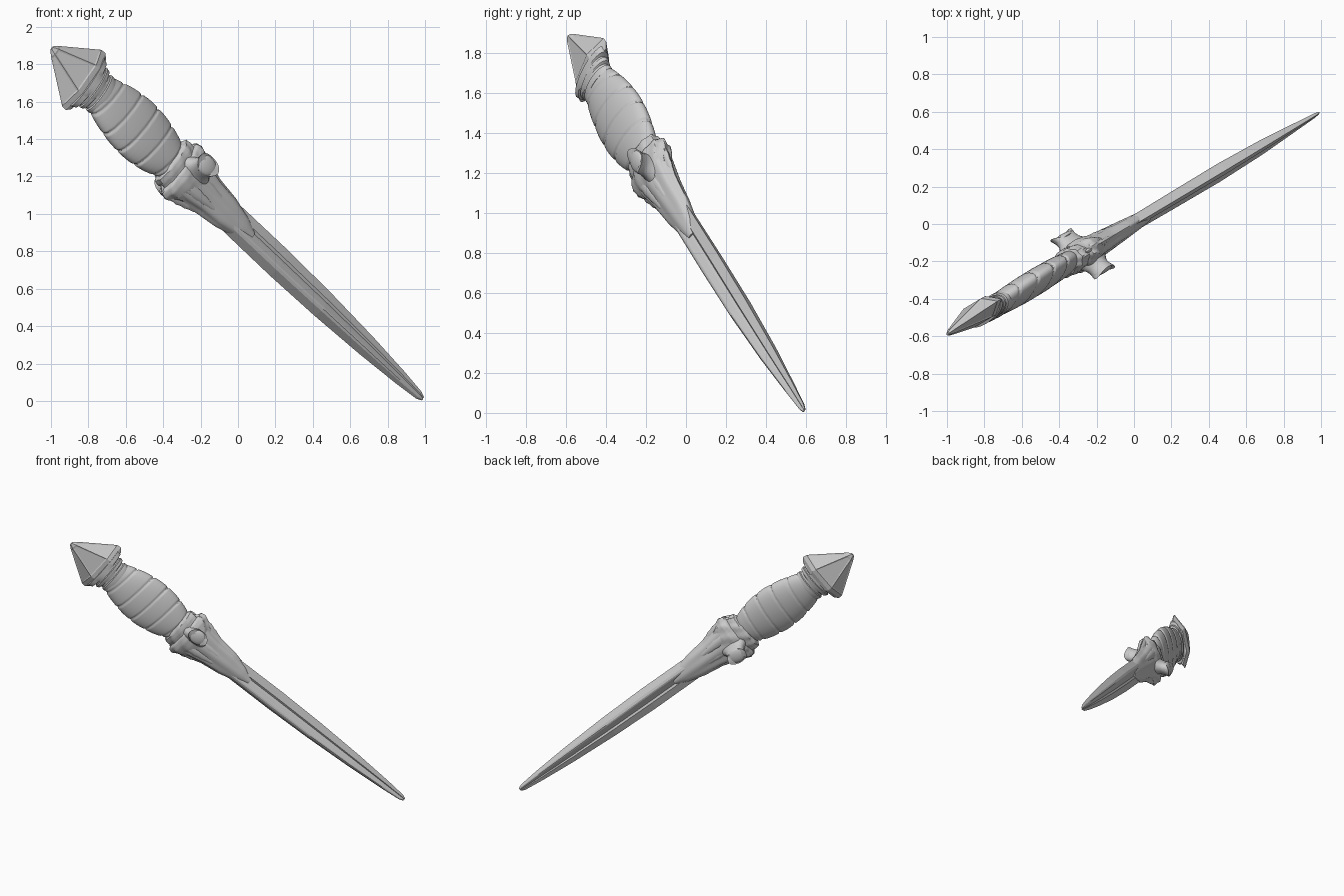
import bpy, bmesh
from math import sin, cos, pi, radians
from mathutils import Matrix, Vector

if "Cube" in bpy.data.objects:
    bpy.data.objects.remove(bpy.data.objects["Cube"])

# dagger frame: local x = thickness, y = width, z = along the axis from tip to pommel
AX = Vector((-0.667, -0.397, 0.630)).normalized()
NX = Vector((0.512, -0.859, 0.0)).normalized()
WX = AX.cross(NX).normalized()
FRAME = Matrix((NX, WX, AX)).transposed().to_4x4()
FRAME.translation = (0.987, 0.592, 0.012)


def finish(name, bm, smooth=None):
    bmesh.ops.recalc_face_normals(bm, faces=bm.faces)
    me = bpy.data.meshes.new(name)
    bm.to_mesh(me)
    bm.free()
    ob = bpy.data.objects.new(name, me)
    bpy.context.collection.objects.link(ob)
    ob.matrix_world = FRAME
    if smooth:
        bpy.ops.object.select_all(action='DESELECT')
        ob.select_set(True)
        bpy.context.view_layer.objects.active = ob
        bpy.ops.object.shade_smooth_by_angle(angle=radians(smooth))
    return ob


def loft(rings):
    bm = bmesh.new()
    rows = [[bm.verts.new(p) for p in r] for r in rings]
    n = len(rows[0])
    for a, b in zip(rows, rows[1:]):
        for i in range(n):
            bm.faces.new((a[i], a[(i + 1) % n], b[(i + 1) % n], b[i]))
    bm.faces.new(rows[0])
    bm.faces.new(rows[-1])
    return bm


def lerp_rows(rows, s):
    for a, b in zip(rows, rows[1:]):
        if s <= b[0]:
            t = (s - a[0]) / (b[0] - a[0])
            return [p + (q - p) * t for p, q in zip(a, b)]
    return rows[-1]


def oval(s, w, n, count, f, shear):
    out = []
    for i in range(count):
        p = 2 * pi * i / count
        k = f(s, p)
        y = w * k * cos(p)
        out.append((n * k * sin(p) - shear * y, y, s))
    return out


def oval_loft(rows, count, steps=None, f=lambda s, p: 1.0, shear=0.0):
    if steps:
        lo, hi = rows[0][0], rows[-1][0]
        rows = [lerp_rows(rows, lo + (hi - lo) * i / steps) for i in range(steps + 1)]
    return loft([oval(s, w, n, count, f, shear) for s, w, n in rows])


# blade: skewed diamond section with a hollow running between edge and spine on each face
blade = []
for s, w, n in [(0, .012, .006), (.03, .024, .011), (.18, .04, .02), (.45, .06, .036),
                (.8, .077, .045), (1.15, .085, .043), (1.5, .084, .04), (1.75, .08, .04)]:
    half = [(.1 * w, w), (n * .48 + .05 * w, w * .38), (n * .4, w * .2), (n * .6, w * .04),
            (n * .96, -w * .32), (n, -w * .44), (n * .85, -w * .62)]
    blade.append([(x, y, s) for x, y in half + [(-x, -y) for x, y in half]])
finish("blade", loft(blade))

# collar: leaf-shaped sleeve over the root of the blade, with carved ribs
finish("blade_collar", oval_loft(
    [(1.38, .03, .032), (1.46, .066, .042), (1.58, .096, .051), (1.72, .112, .06),
     (1.84, .14, .07), (1.9, .155, .075)], 48, 26,
    lambda s, p: 1 + .05 * cos(8 * p) * min(1, (s - 1.38) * 3)), 35)

# guard body: ridged block that spreads along the width
finish("guard_body", oval_loft(
    [(1.80, .11, .065), (1.87, .155, .08), (1.92, .178, .085), (1.955, .172, .078),
     (1.965, .14, .07), (1.99, .145, .074), (2.02, .14, .072), (2.035, .11, .06)],
    48, 30, lambda s, p: 1 + .04 * cos(10 * p + 40 * (s - 1.9))), 35)


# guard arms: flared stubs on both flat faces, with a round boss on each end
def arm_ring(sign, d, rs, rw):
    c = Vector((sign * d, sign * d * .55, 1.89))
    return [c + Vector((sign * .012 * cos(2 * p), rw * sin(p), rs * cos(p)))
            for p in (2 * pi * i / 24 for i in range(24))]


for label, sg in (("front", 1), ("back", -1)):
    rings = [arm_ring(sg, d, a, b) for d, a, b in
             [(.02, .12, .09), (.06, .088, .068), (.085, .068, .056), (.11, .064, .053),
              (.13, .07, .054), (.14, .073, .054), (.137, .055, .042)]]
    finish("guard_arm_" + label, loft(rings), 40)
    bm = bmesh.new()
    bmesh.ops.create_uvsphere(bm, u_segments=20, v_segments=12, radius=1)
    bmesh.ops.transform(bm, verts=bm.verts, matrix=Matrix.Translation(
        (sg * .128, sg * .072, 1.89)) @ Matrix.Diagonal((.02, .053, .065, 1)))
    finish("guard_boss_" + label, bm, 40)

# guard leaves: pointed leaves lying on the collar and at the two edges of the guard
for i, (x, y, s0, s1, r) in enumerate([
        (.058, -.06, 1.95, 1.60, .035), (-.058, .06, 1.95, 1.60, .035),
        (.055, .02, 1.92, 1.52, .032), (-.055, -.02, 1.92, 1.52, .032),
        (0, .135, 1.98, 1.66, .042), (0, -.135, 1.98, 1.66, .042)]):
    rings = []
    for k in range(13):
        t = k / 12
        q = r * (sin(pi * (.06 + .94 * t ** .6)) + .02) * (1 + .12 * (k % 2))
        sc = 1 - .32 * t
        rings.append([(x * sc + .5 * q * sin(a), y * sc + q * cos(a), s0 + (s1 - s0) * t)
                      for a in (2 * pi * j / 10 for j in range(10))])
    finish("guard_leaf_%d" % (i + 1), loft(rings), 40)

# grip: swollen oval handle wound with a shallow spiral groove
PITCH = .125


def groove(s, p):
    u = (s / PITCH - p / (2 * pi)) % 1.0
    d = min(u, 1 - u)
    return .95 if d < .05 else .985 if d < .1 else 1.0 + .01 * sin(pi * u)


grip = [(2.02 + .57 * t, .110 + .064 * sin(pi * t ** .92) ** .85, .056 + .012 * sin(pi * t) ** .8)
        for t in (i / 20 for i in range(21))]
finish("grip", oval_loft(grip, 64, 120, groove, .1), 35)

# neck rings between grip and pommel
finish("pommel_neck", oval_loft(
    [(2.56, .115, .06), (2.575, .122, .062), (2.595, .122, .062), (2.60, .112, .056),
     (2.615, .112, .056), (2.62, .13, .058), (2.64, .136, .06), (2.645, .128, .056),
     (2.655, .128, .056), (2.66, .155, .056), (2.69, .168, .056)], 40, shear=.05), 30)


# pommel: flattened pyramid with a thin raised border around each face
def pommel_ring(s, w, n):
    return [(-.08 * w + x, y, s) for x, y in
            ((0, w), (n, w * .45), (n, -w * .45), (0, -w), (-n, -w * .45), (-n, w * .45))]


bm = loft([pommel_ring(2.665, .17, .05), pommel_ring(2.69, .196, .057),
           pommel_ring(2.72, .194, .058), pommel_ring(2.945, .038, .016),
           pommel_ring(2.972, .014, .007)])
sides = [f for f in bm.faces if len(f.verts) == 4 and .1 < max(v.co.z for v in f.verts) - min(
    v.co.z for v in f.verts)]
bmesh.ops.recalc_face_normals(bm, faces=bm.faces)
bmesh.ops.inset_individual(bm, faces=sides, thickness=.012, depth=-.003)
finish("pommel", bm)
